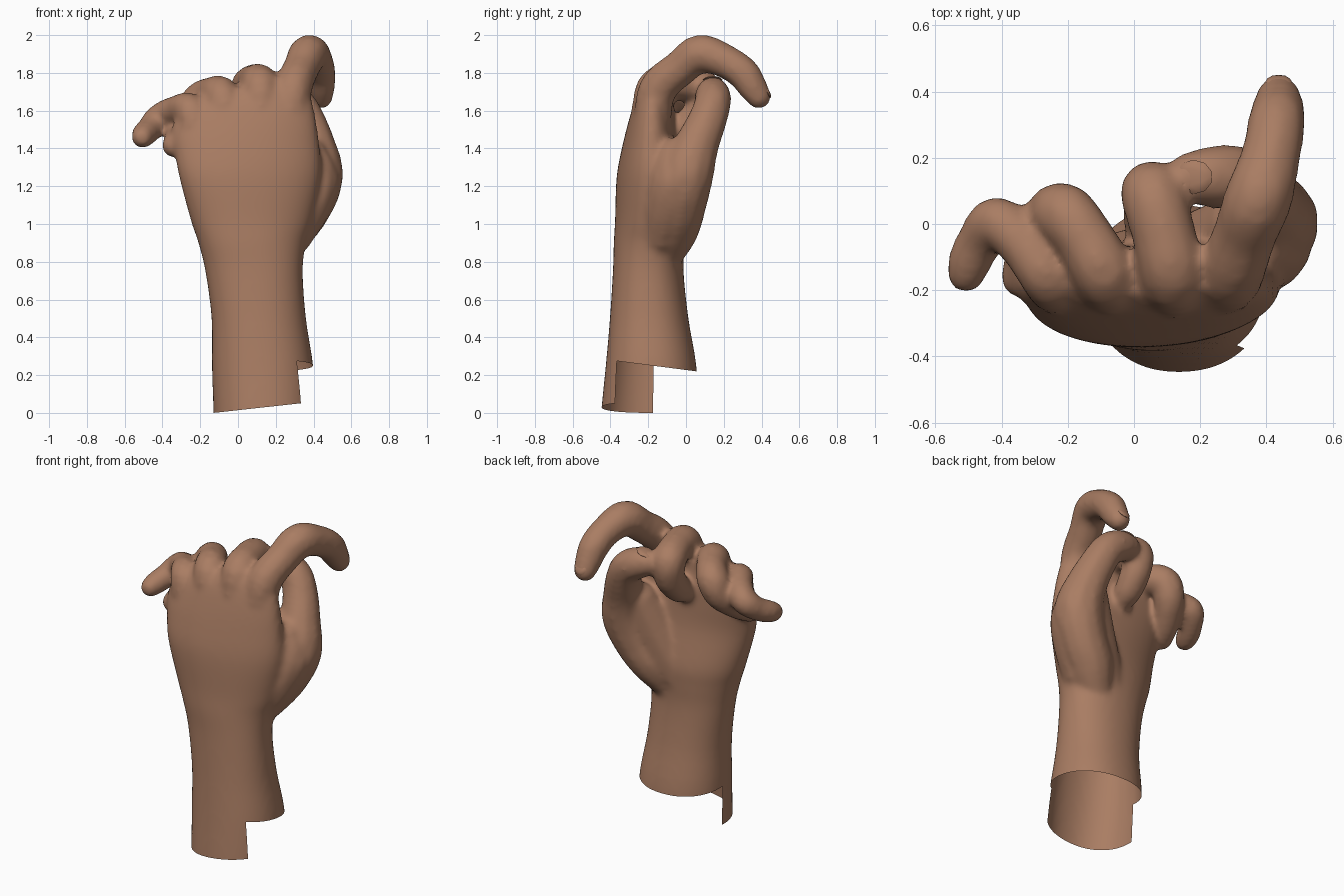
import bpy, bmesh, math
from mathutils import Vector, Matrix

if "Cube" in bpy.data.objects:
    bpy.data.objects.remove(bpy.data.objects["Cube"])

skin = bpy.data.materials.new("brown skin")
skin.diffuse_color = (0.40, 0.205, 0.125, 1)
skin.use_nodes = True
skin.node_tree.nodes["Principled BSDF"].inputs["Base Color"].default_value = skin.diffuse_color
verts, faces = [], []

# Unit ball used as the building block of the digits
ball = bmesh.new()
bmesh.ops.create_icosphere(ball, subdivisions=2, radius=1)
ball.verts.index_update()
BALL_V = [v.co.copy() for v in ball.verts]
BALL_F = [[v.index for v in f.verts] for f in ball.faces]
ball.free()


def spline(pts, n):
    """Catmull-Rom samples through rows of numbers."""
    p = [Vector(q) for q in pts]
    p = [2 * p[0] - p[1]] + p + [2 * p[-1] - p[-2]]
    out = []
    for i in range(1, len(p) - 2):
        a, b, c, d = p[i - 1:i + 3]
        for k in range(n):
            t = k / n
            out.append(0.5 * (2 * b + (c - a) * t + (2 * a - 5 * b + 4 * c - d) * t * t
                              + (3 * b - a - 3 * c + d) * t ** 3))
    return out + [p[-2]]


def digit(pts):
    """Rounded limb made from a dense chain of balls (x, y, z, radius)."""
    for s in spline(pts, 5):
        base = len(verts)
        centre = Vector(s[:3])
        verts.extend(centre + v * s[3] for v in BALL_V)
        faces.extend([base + i for i in f] for f in BALL_F)


def loft(rows, n=48):
    """Oval sections: z, centre x, centre y, half width, half depth, shear, z slope."""
    base = len(verts)
    sections = spline(rows, 4)
    for z, cx, cy, rx, ry, shear, slope in sections:
        for i in range(n):
            a = 2 * math.pi * i / n
            c, s = math.cos(a), math.sin(a)
            dx = rx * math.copysign(abs(c) ** 0.92, c)
            dy = ry * math.copysign(abs(s) ** 0.92, s)
            verts.append(Vector((cx + dx, cy + dy + shear * dx, z + slope * dx)))
    for r in range(len(sections) - 1):
        a = base + r * n
        for i in range(n):
            j = (i + 1) % n
            faces.append([a + i, a + j, a + n + j, a + n + i])
    faces.append([base + i for i in reversed(range(n))])
    faces.append([base + (len(sections) - 1) * n + i for i in range(n)])


# Forearm, wrist and palm
loft([
    (-0.12, 0.14, -0.19, 0.27, 0.265, 0, 0),
    (0.00, 0.14, -0.19, 0.27, 0.26, 0, 0),
    (0.25, 0.13, -0.185, 0.268, 0.24, 0, 0),
    (0.50, 0.11, -0.195, 0.25, 0.208, 0, 0),
    (0.75, 0.085, -0.20, 0.258, 0.187, 0, 0),
    (0.90, 0.075, -0.195, 0.285, 0.187, 0.04, 0),
    (1.02, 0.075, -0.19, 0.325, 0.184, 0.06, 0),
    (1.25, 0.065, -0.205, 0.375, 0.16, 0.06, 0.02),
    (1.42, 0.045, -0.195, 0.382, 0.14, 0.03, 0.08),
    (1.56, 0.025, -0.18, 0.375, 0.118, 0.0, 0.15),
    (1.66, 0.025, -0.165, 0.34, 0.096, 0.0, 0.21),
    (1.73, 0.035, -0.15, 0.29, 0.06, 0.0, 0.24),
])
# Ball of the thumb, spreading into the palm
digit([(0.10, -0.12, 0.86, 0.11), (0.20, -0.10, 1.04, 0.142), (0.28, -0.06, 1.22, 0.14),
       (0.32, 0.0, 1.38, 0.10)])
# Web between thumb and back of hand
digit([(0.27, -0.13, 0.95, 0.13), (0.36, -0.09, 1.10, 0.135), (0.405, -0.06, 1.23, 0.135),
       (0.38, -0.06, 1.36, 0.10)])
# Thumb
digit([(0.20, -0.11, 0.85, 0.105), (0.28, -0.06, 0.98, 0.135), (0.36, -0.03, 1.10, 0.142),
       (0.415, 0.0, 1.25, 0.148), (0.40, 0.05, 1.40, 0.124), (0.36, 0.11, 1.54, 0.107),
       (0.31, 0.14, 1.635, 0.10), (0.24, 0.142, 1.68, 0.097), (0.175, 0.142, 1.70, 0.08)])
# Index finger, reaching back
digit([(0.27, -0.18, 1.45, 0.10), (0.29, -0.155, 1.70, 0.105), (0.335, -0.03, 1.825, 0.10),
       (0.375, 0.075, 1.90, 0.106), (0.412, 0.20, 1.865, 0.093), (0.43, 0.30, 1.80, 0.09),
       (0.436, 0.352, 1.725, 0.08), (0.437, 0.385, 1.675, 0.068)])
# Middle finger, curled
digit([(0.12, -0.20, 1.45, 0.10), (0.12, -0.165, 1.715, 0.104), (0.09, -0.03, 1.75, 0.10),
       (0.058, 0.085, 1.72, 0.102), (0.055, 0.085, 1.62, 0.092), (0.05, 0.02, 1.53, 0.085),
       (0.045, -0.035, 1.49, 0.072)])
# Ring finger, curled outward
digit([(-0.06, -0.20, 1.40, 0.10), (-0.08, -0.165, 1.665, 0.10), (-0.15, -0.04, 1.685, 0.093),
       (-0.21, 0.03, 1.65, 0.096), (-0.25, 0.015, 1.56, 0.09), (-0.305, -0.08, 1.47, 0.08),
       (-0.34, -0.16, 1.415, 0.066)])
# Little finger, pointing sideways
digit([(-0.22, -0.20, 1.38, 0.09), (-0.25, -0.17, 1.595, 0.09), (-0.335, -0.06, 1.60, 0.08),
       (-0.415, 0.005, 1.56, 0.08), (-0.465, -0.05, 1.505, 0.072), (-0.495, -0.11, 1.475, 0.069),
       (-0.507, -0.15, 1.46, 0.06)])

# Fuse everything into one soft skin
mesh = bpy.data.meshes.new("hand")
mesh.from_pydata(verts, [], faces)
hand = bpy.data.objects.new("hand", mesh)
bpy.context.collection.objects.link(hand)
remesh = hand.modifiers.new("fuse", 'REMESH')
remesh.mode = 'VOXEL'
remesh.voxel_size = 0.015
soften = hand.modifiers.new("soften", 'SMOOTH')
soften.factor = 0.5
soften.iterations = 12
fused = bpy.data.meshes.new_from_object(hand.evaluated_get(bpy.context.evaluated_depsgraph_get()))
hand.modifiers.clear()
hand.data = fused

# Open the forearm: slanted rim at the back, longer strip at the front
bm = bmesh.new()
bm.from_mesh(fused)


def side(f, co, no):
    return (f.calc_center_median() - Vector(co)).dot(Vector(no))


def cut(co, no, part):
    geom = list(part) + list({e for f in part for e in f.edges}) + list({v for f in part for v in f.verts})
    bmesh.ops.bisect_plane(bm, geom=geom, dist=1e-5, plane_co=co, plane_no=no)


def low():
    return [f for f in bm.faces if f.calc_center_median().z < 0.4]


bottom = ((-0.13, 0, 0), (-0.11, 0, 1))
rim = ((0, -0.33, 0.27), (0, 0.13, 1))
strip = ((-0.14, -0.17, 0), (0.2, 0.46, 0))
cut(*bottom, low())
cut(*rim, low())
cut(*strip, [f for f in low() if side(f, *rim) < 0])
doomed = [f for f in low() if side(f, *bottom) < 0
          or (side(f, *rim) < 0 and side(f, *strip) > 0)]
bmesh.ops.delete(bm, geom=doomed, context='FACES')
bm.to_mesh(fused)
bm.free()
fused.materials.clear()
fused.materials.append(skin)


# Nails: shallow ovals set into the fingertips
def nail(name, at, normal, along, length, width):
    n = Vector(normal).normalized()
    u = Vector(along)
    u = (u - n * u.dot(n)).normalized()
    m = Matrix((u * length, n.cross(u) * width, n * 0.012)).transposed()
    me = bpy.data.meshes.new(name)
    me.from_pydata([Vector(at) + m @ v for v in BALL_V], [], BALL_F)
    me.materials.append(skin)
    ob = bpy.data.objects.new(name, me)
    bpy.context.collection.objects.link(ob)
    return ob


parts = [hand,
         nail("thumb_nail", (0.18, 0.142, 1.764), (-0.25, 0, 1), (-1, 0, -0.25), 0.06, 0.052),
         nail("index_nail", (0.437, 0.43, 1.70), (0, 0.88, 0.47), (0, 0.47, -0.88), 0.038, 0.04)]

for ob in parts:
    bpy.ops.object.select_all(action='DESELECT')
    ob.select_set(True)
    bpy.context.view_layer.objects.active = ob
    bpy.ops.object.shade_smooth_by_angle(angle=math.radians(50))
